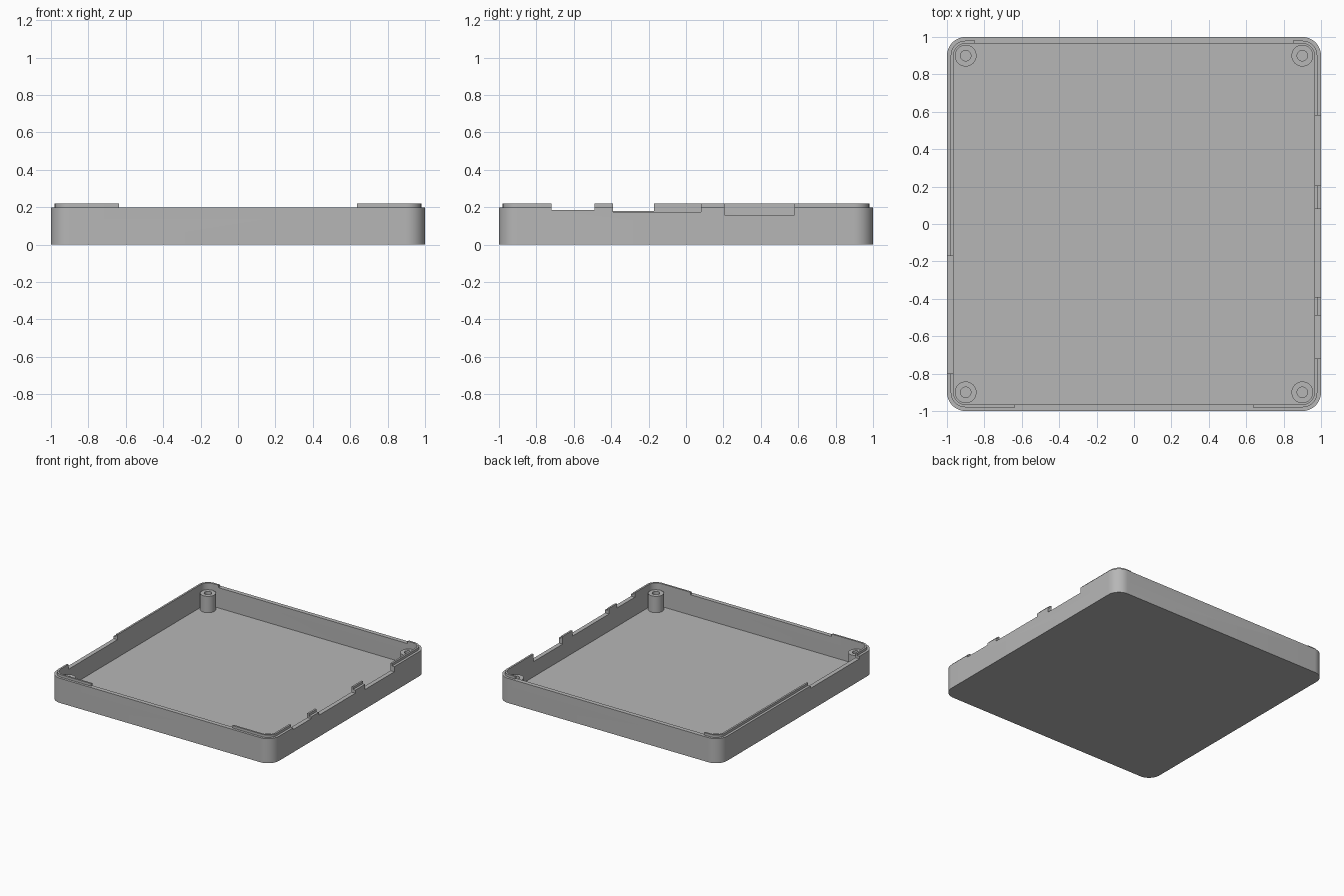
import bpy, bmesh
from math import cos, sin, pi, radians

if "Cube" in bpy.data.objects:
    bpy.data.objects.remove(bpy.data.objects["Cube"])

# Single grey plastic
GREY = (0.47, 0.47, 0.47, 1)
grey = bpy.data.materials.new("grey plastic")
grey.use_nodes = True
grey.diffuse_color = GREY
grey.node_tree.nodes["Principled BSDF"].inputs["Base Color"].default_value = GREY

WALL_TOP, LIP_TOP, FLOOR = 0.2, 0.22, 0.035
LIP_OUT, INNER, RADIUS = 0.98, 0.965, 0.1


def make(name, bm):
    bmesh.ops.recalc_face_normals(bm, faces=bm.faces)
    mesh = bpy.data.meshes.new(name)
    bm.to_mesh(mesh)
    bm.free()
    mesh.materials.append(grey)
    ob = bpy.data.objects.new(name, mesh)
    bpy.context.collection.objects.link(ob)
    return ob


def activate(ob):
    bpy.ops.object.select_all(action='DESELECT')
    ob.select_set(True)
    bpy.context.view_layer.objects.active = ob


def smooth(ob):
    activate(ob)
    bpy.ops.object.shade_smooth_by_angle(angle=radians(30))


def bridge(bm, a, b):
    n = len(a)
    for i in range(n):
        bm.faces.new((a[i], a[(i + 1) % n], b[(i + 1) % n], b[i]))


def rounded_square(bm, half, z, steps=12):
    r = RADIUS - (1 - half)
    c = half - r
    ring = []
    for q, (sx, sy) in enumerate(((1, 1), (-1, 1), (-1, -1), (1, -1))):
        for i in range(steps + 1):
            a = (q + i / steps) * pi / 2
            ring.append(bm.verts.new((sx * c + r * cos(a), sy * c + r * sin(a), z)))
    return ring


def box(name, x0, x1, y0, y1, z0, z1):
    bm = bmesh.new()
    bmesh.ops.create_cube(bm, size=1)
    for v in bm.verts:
        v.co = ((x0 + x1) / 2 + v.co.x * (x1 - x0),
                (y0 + y1) / 2 + v.co.y * (y1 - y0),
                (z0 + z1) / 2 + v.co.z * (z1 - z0))
    return make(name, bm)


# Tray: floor, wall, ledge and raised lip as one solid
bm = bmesh.new()
section = ((1, 0), (1, WALL_TOP), (LIP_OUT, WALL_TOP),
           (LIP_OUT, LIP_TOP), (INNER, LIP_TOP), (INNER, FLOOR))
rings = [rounded_square(bm, h, z) for h, z in section]
for a, b in zip(rings, rings[1:]):
    bridge(bm, a, b)
bm.faces.new(rings[0])
bm.faces.new(rings[-1])
tray = make("tray", bm)

# Notches in the rim: x range, y range, bottom height
notches = (
    (-0.635, 0.635, -1.1, -0.9, WALL_TOP),
    (-0.85, 0.85, 0.9, 1.1, WALL_TOP),
    (0.9, 1.1, 0.205, 0.58, 0.158),
    (0.9, 1.1, -0.39, 0.08, 0.175),
    (0.9, 1.1, -0.72, -0.49, 0.185),
    (-1.1, -0.9, -0.8, -0.17, 0.18),
)
for x0, x1, y0, y1, z in notches:
    cutter = box("notch_cutter", x0, x1, y0, y1, z, 0.3)
    cutter.hide_render = True
    activate(tray)
    mod = tray.modifiers.new("notch", 'BOOLEAN')
    mod.operation = 'DIFFERENCE'
    mod.solver = 'EXACT'
    mod.object = cutter
    bpy.ops.object.modifier_apply(modifier=mod.name)
    bpy.data.objects.remove(cutter)
smooth(tray)


# Hollow screw posts in the corners
def screw_post(name, x, y, sides=32):
    bm = bmesh.new()
    loops = []
    for r, z in ((0.058, 0.03), (0.058, 0.168), (0.028, 0.168), (0.028, 0.03)):
        loops.append([bm.verts.new((x + r * cos(2 * pi * i / sides),
                                    y + r * sin(2 * pi * i / sides), z))
                      for i in range(sides)])
    for i in range(4):
        bridge(bm, loops[i], loops[(i + 1) % 4])
    smooth(make(name, bm))


for sx, side in ((1, "left"), (-1, "right")):
    for sy, end in ((1, "back"), (-1, "front")):
        screw_post(f"screw_post_{end}_{side}", sx * 0.9, sy * 0.9)
